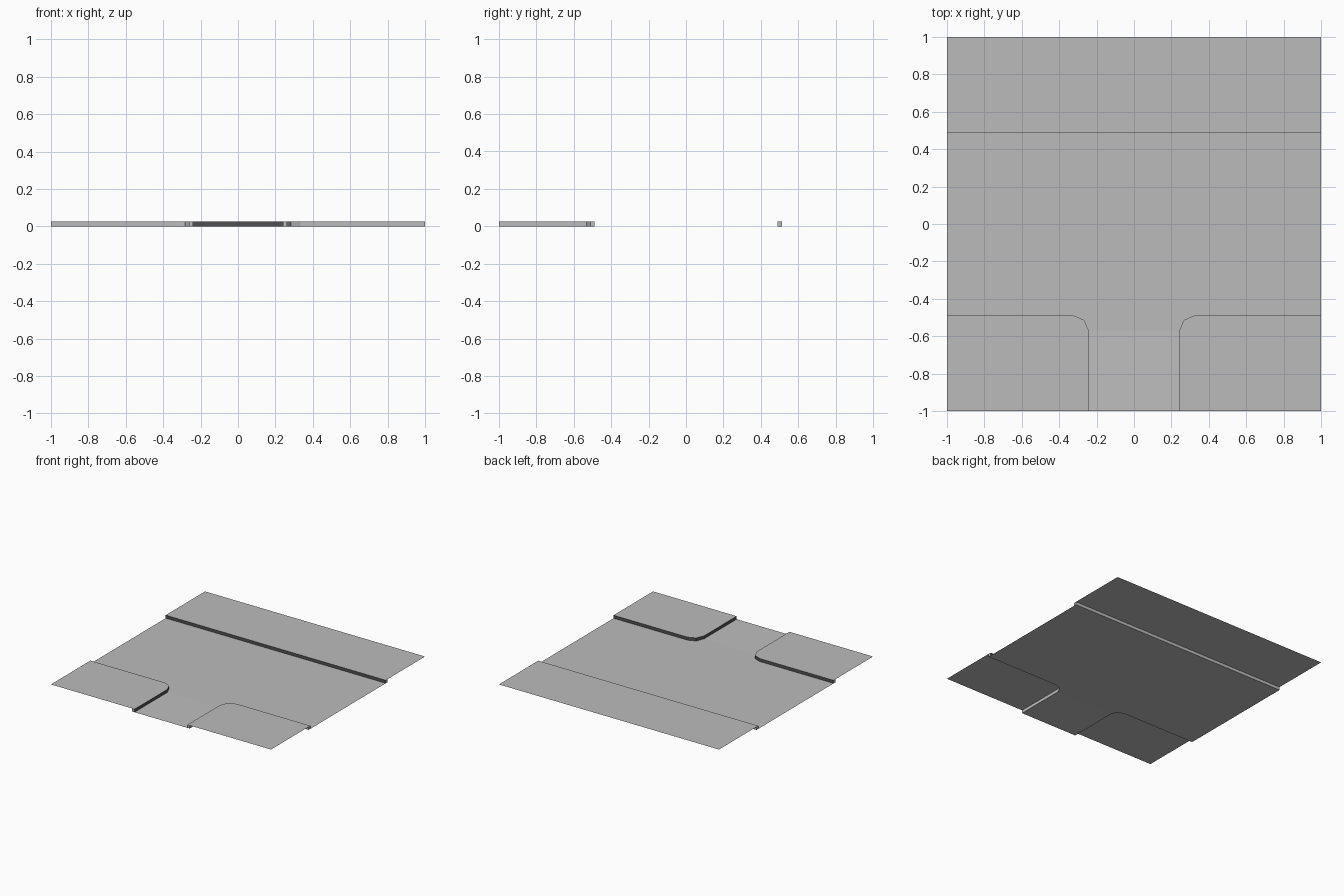
import bpy
import bmesh

cube = bpy.data.objects.get("Cube")
if cube:
    bpy.data.objects.remove(cube, do_unlink=True)

TOP = 0.025   # pavement and kerb height above the road


def material(name, value):
    mat = bpy.data.materials.new(name)
    mat.use_nodes = True
    colour = (value, value, value, 1)
    mat.diffuse_color = colour
    mat.node_tree.nodes["Principled BSDF"].inputs["Base Color"].default_value = colour
    return mat


grey = material("concrete_grey", 0.5)
pale = material("pale_grey", 0.52)
dark = material("dark_kerb_face", 0.08)


def finish(name, bm, mats):
    mesh = bpy.data.meshes.new(name)
    bm.to_mesh(mesh)
    bm.free()
    for mat in mats:
        mesh.materials.append(mat)
    obj = bpy.data.objects.new(name, mesh)
    bpy.context.scene.collection.objects.link(obj)
    return obj


def sheet(name, outline, z, mat):
    """Flat single-sided surface facing up."""
    bm = bmesh.new()
    face = bm.faces.new([bm.verts.new((x, y, z)) for x, y in outline])
    face.normal_update()
    if face.normal.z < 0:
        face.normal_flip()
    finish(name, bm, [mat])


def kerb(name, road_edge, path_edge):
    """Closed bar between two edge lines, with a dark face toward the road."""
    bm = bmesh.new()
    rings = []
    for (rx, ry), (px, py) in zip(road_edge, path_edge):
        corners = ((rx, ry, 0), (rx, ry, TOP), (px, py, TOP), (px, py, 0))
        rings.append([bm.verts.new(c) for c in corners])
    for a, b in zip(rings, rings[1:]):
        for i in range(4):
            j = (i + 1) % 4
            face = bm.faces.new((a[i], a[j], b[j], b[i]))
            face.material_index = 1 if i == 0 else 0
    bm.faces.new(rings[0])
    bm.faces.new(rings[-1])
    bmesh.ops.recalc_face_normals(bm, faces=bm.faces)
    finish(name, bm, [grey, dark])


def mirrored(points, side):
    return [(x * side, y) for x, y in points]


# Edge lines of the rounded kerb on one side of the junction
road_edge = [(1, -0.488), (0.327, -0.488), (0.267, -0.513), (0.24, -0.576), (0.24, -1)]
path_edge = [(1, -0.511), (0.335, -0.511), (0.283, -0.532), (0.261, -0.58), (0.261, -1)]

# Corner pavements and their kerbs
for side, label in ((1, "left"), (-1, "right")):
    kerb(f"{label}_corner_kerb", mirrored(road_edge, side), mirrored(path_edge, side))
    sheet(f"{label}_corner_pavement", mirrored(path_edge + [(1, -1)], side), TOP, grey)

# Straight pavement and kerb along the back
kerb("back_kerb", [(-1, 0.49), (1, 0.49)], [(-1, 0.513), (1, 0.513)])
sheet("back_pavement", [(-1, 0.513), (1, 0.513), (1, 1), (-1, 1)], TOP, grey)

# Main road with its flared mouth, then the side road
mouth = road_edge[:-1]
sheet("main_road", [(1, 0.49)] + mouth + mirrored(mouth, -1)[::-1] + [(-1, 0.49)], 0, grey)
side_road = road_edge[-2:]
sheet("side_road", side_road + mirrored(side_road, -1)[::-1], 0, pale)
